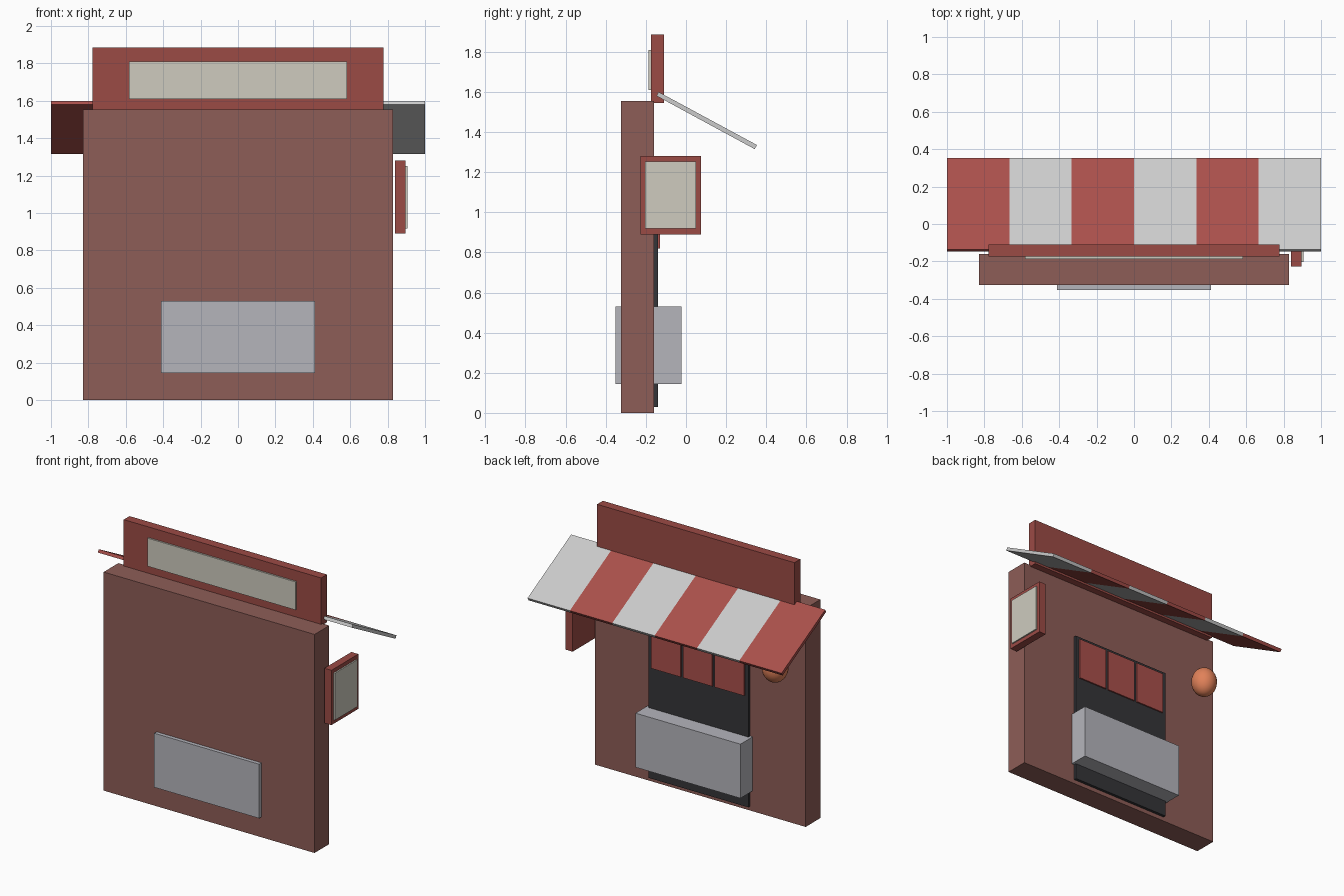
import bpy, bmesh

if "Cube" in bpy.data.objects:
    bpy.data.objects.remove(bpy.data.objects["Cube"])


def material(name, r, g, b):
    m = bpy.data.materials.new(name)
    m.diffuse_color = (r, g, b, 1)
    m.use_nodes = True
    m.node_tree.nodes["Principled BSDF"].inputs["Base Color"].default_value = m.diffuse_color
    return m


BRICK = material("brick", 0.27, 0.11, 0.095)
RED = material("red", 0.33, 0.07, 0.06)
CLOTH_RED = material("cloth_red", 0.40, 0.08, 0.07)
CLOTH_WHITE = material("cloth_white", 0.75, 0.74, 0.72)
CREAM = material("cream", 0.62, 0.60, 0.52)
STEEL = material("steel", 0.46, 0.46, 0.50)
DARK = material("dark", 0.035, 0.035, 0.04)
ORANGE = material("orange", 0.75, 0.22, 0.10)


def extrude_x(name, profile, x0, x1, mat):
    """Extrude a closed (y, z) profile from x0 to x1."""
    bm = bmesh.new()
    face = bm.faces.new([bm.verts.new((x0, y, z)) for y, z in profile])
    ext = bmesh.ops.extrude_face_region(bm, geom=[face])
    verts = [v for v in ext["geom"] if isinstance(v, bmesh.types.BMVert)]
    bmesh.ops.translate(bm, vec=(x1 - x0, 0, 0), verts=verts)
    bmesh.ops.recalc_face_normals(bm, faces=bm.faces)
    mesh = bpy.data.meshes.new(name)
    bm.to_mesh(mesh)
    bm.free()
    mesh.materials.append(mat)
    obj = bpy.data.objects.new(name, mesh)
    bpy.context.collection.objects.link(obj)
    return obj


def box(name, x, y, z, mat):
    """Box from (min, max) ranges."""
    profile = [(y[0], z[0]), (y[1], z[0]), (y[1], z[1]), (y[0], z[1])]
    return extrude_x(name, profile, x[0], x[1], mat)


# Wall slab and the counter passing through it
box("wall", (-0.83, 0.83), (-0.325, -0.16), (0, 1.555), BRICK)
box("counter", (-0.413, 0.413), (-0.352, -0.022), (0.145, 0.53), STEEL)

# Rooftop sign with pale panel
box("roof_sign", (-0.777, 0.777), (-0.175, -0.11), (1.545, 1.885), RED)
box("roof_sign_panel", (-0.583, 0.583), (-0.187, -0.173), (1.61, 1.81), CREAM)

# Side sign with pale panel
box("side_sign", (0.84, 0.895), (-0.228, 0.075), (0.89, 1.28), RED)
box("side_sign_panel", (0.89, 0.905), (-0.204, 0.051), (0.918, 1.252), CREAM)

# Door and the three short curtains over it
box("door", (-0.393, 0.393), (-0.17, -0.14), (0.03, 1.14), DARK)
for i in range(3):
    cx = (i - 1) * 0.25
    box(f"curtain_{i + 1}", (cx - 0.115, cx + 0.115), (-0.145, -0.13),
        (0.82, 1.12), CLOTH_RED)

# Sloping awning in six stripes
slope = [(-0.147, 1.58), (0.342, 1.315), (0.354, 1.335), (-0.137, 1.60)]
for i in range(6):
    x0 = -1 + i / 3
    box_mat = CLOTH_WHITE if i % 2 else CLOTH_RED
    extrude_x(f"awning_stripe_{i + 1}", slope, x0, x0 + 1 / 3, box_mat)

# Round paper lantern, slightly taller than wide
bpy.ops.mesh.primitive_uv_sphere_add(segments=24, ring_count=16, radius=1,
                                     location=(-0.663, -0.055, 1.133))
lantern = bpy.context.object
lantern.name = "lantern"
lantern.scale = (0.087, 0.087, 0.104)
lantern.data.materials.append(ORANGE)
bpy.ops.object.shade_smooth()
